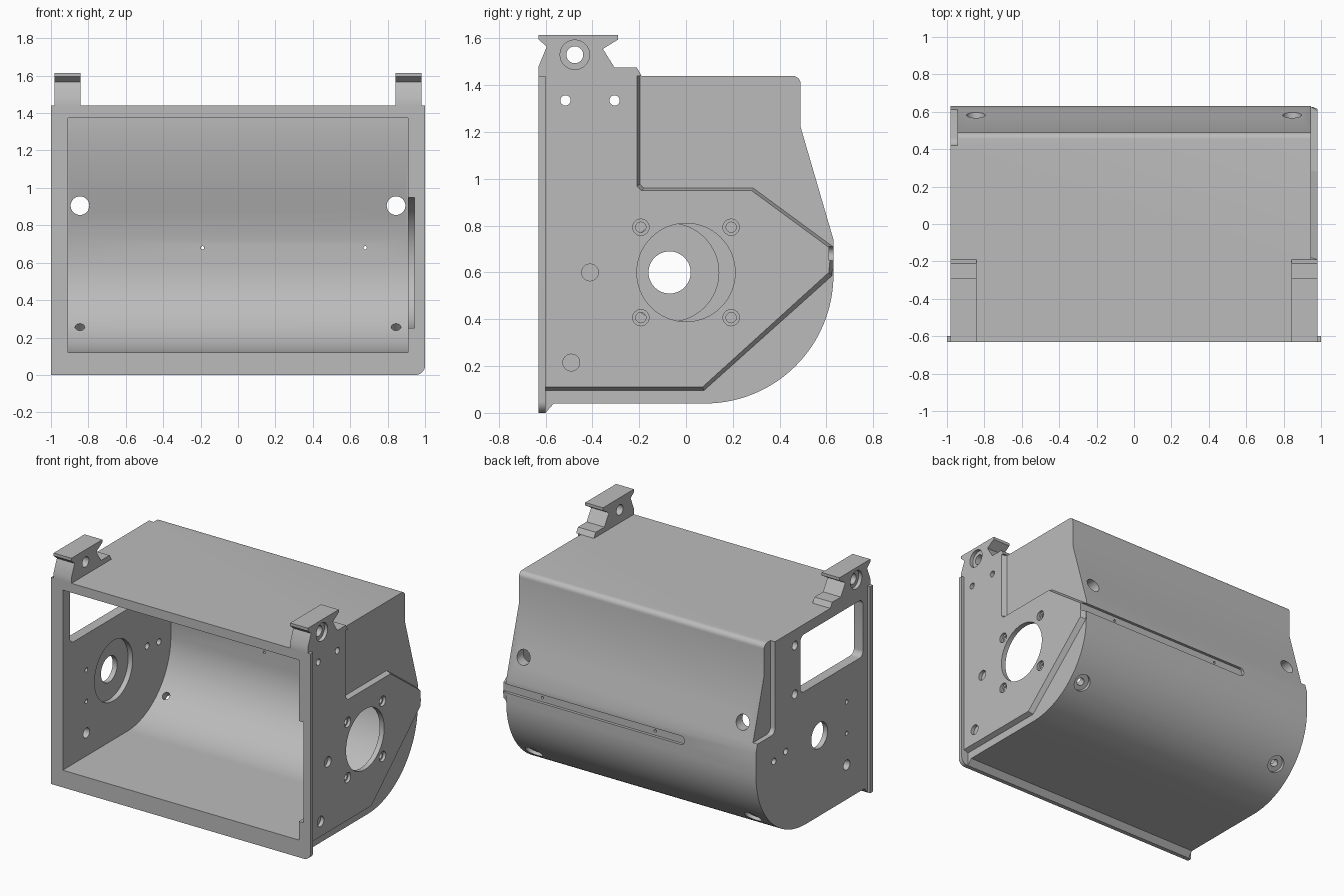
import bpy, math
from mathutils import Vector

cube = bpy.data.objects.get("Cube")
if cube:
    bpy.data.objects.remove(cube, do_unlink=True)

grey = bpy.data.materials.new("plain grey")
grey.use_nodes = True
colour = (0.5, 0.5, 0.5, 1)
grey.diffuse_color = colour
grey.node_tree.nodes["Principled BSDF"].inputs["Base Color"].default_value = colour


def new_object(name, verts, faces):
    mesh = bpy.data.meshes.new(name)
    mesh.from_pydata(verts, [], faces)
    mesh.materials.append(grey)
    ob = bpy.data.objects.new(name, mesh)
    bpy.context.collection.objects.link(ob)
    bpy.context.view_layer.objects.active = ob
    ob.select_set(True)
    bpy.ops.object.mode_set(mode='EDIT')
    bpy.ops.mesh.select_all(action='SELECT')
    bpy.ops.mesh.normals_make_consistent(inside=False)
    bpy.ops.object.mode_set(mode='OBJECT')
    ob.select_set(False)
    return ob


def prism(name, outline, lo, hi, axis='x', far=None):
    """Extrude an outline along x (points are y, z) or y (points are x, z)."""
    n = len(outline)
    place = (lambda d, p: (d, p[0], p[1])) if axis == 'x' else (lambda d, p: (p[0], d, p[1]))
    verts = [place(lo, p) for p in outline] + [place(hi, p) for p in far or outline]
    faces = [list(range(n)), list(range(2 * n - 1, n - 1, -1))]
    faces += [(i, (i + 1) % n, n + (i + 1) % n, n + i) for i in range(n)]
    return new_object(name, verts, faces)


def arc(cy, cz, r, start, end, steps):
    angles = [math.radians(start + (end - start) * i / steps) for i in range(steps + 1)]
    return [(cy + r * math.cos(a), cz + r * math.sin(a)) for a in angles]


def rounded(y0, y1, z0, z1, r):
    return (arc(y1 - r, z1 - r, r, 0, 90, 6) + arc(y0 + r, z1 - r, r, 90, 180, 6)
            + arc(y0 + r, z0 + r, r, 180, 270, 6) + arc(y1 - r, z0 + r, r, 270, 360, 6))


def combine(target, tool, operation='DIFFERENCE'):
    tool.hide_render = True
    mod = target.modifiers.new("combine", 'BOOLEAN')
    mod.operation, mod.object, mod.solver = operation, tool, 'EXACT'
    bpy.context.view_layer.objects.active = target
    bpy.ops.object.modifier_apply(modifier=mod.name)
    bpy.data.objects.remove(tool, do_unlink=True)


def drill(target, start, end, r, sides=32):
    start, end = Vector(start), Vector(end)
    bpy.ops.mesh.primitive_cylinder_add(vertices=sides, radius=r, depth=(end - start).length,
                                        location=(start + end) / 2)
    tool = bpy.context.object
    tool.rotation_euler = (end - start).to_track_quat('Z', 'Y').to_euler()
    tool.data.materials.append(grey)
    bpy.context.view_layer.update()
    combine(target, tool)


# Main shell with a rounded lower back
shell = [(-.62, .01), (-.6, 0), (-.565, .04)] + arc(.08, .59, .55, -90, 0, 32)
shell += [(.63, .74), (.49, 1.22)] + arc(.455, 1.405, .035, 0, 90, 6) + [(-.62, 1.44)]
housing = prism("housing", shell, -.98, .945)

# Raised panel with a sloping border on the left wall
panel = [(-.61, .11), (.07, .11), (.61, .6), (.62, .7), (.28, .95), (-.19, .95),
         (-.21, .97), (-.21, 1.44), (-.61, 1.44)]
border = [(-.61, .09), (.08, .09), (.63, .58), (.63, .715), (.29, .965), (-.175, .965),
          (-.19, .98), (-.19, 1.44), (-.61, 1.44)]
combine(housing, prism("side_panel", border, .93, .98, far=panel), 'UNION')

# Front flange with one rounded corner
flange = [(-1, 0)] + arc(.95, .05, .05, -90, 0, 8) + [(1, 1.44), (-1, 1.44)]
combine(housing, prism("flange", flange, -.63, -.6, 'y'), 'UNION')

# Hollow interior open at the front
inside = [(-.7, .12)] + arc(.08, .6, .48, -90, 0, 32)
inside += [(.56, .73), (.425, 1.22), (.425, 1.375), (-.7, 1.375)]
combine(housing, prism("interior", inside, -.91, .91))

# Round-ended pocket inside the left wall
pocket = [(-.7, .25)] + arc(0, .6, .35, -90, 90, 32) + [(-.7, .95)]
combine(housing, prism("pocket", pocket, .9, .945))

# Window and rear corner relief in the right wall
combine(housing, prism("window", rounded(-.55, .14, .97, 1.37, .04), -1.1, -.85))
combine(housing, prism("corner_relief", rounded(.42, .8, .8, 1.6, .04), -1.1, -.945))

# Groove along the back
groove = [(-.4, .65)] + [(1.1, .65), (1.1, .71)] + arc(-.4, .68, .03, 90, 270, 8)[:-1]
combine(housing, prism("groove", groove[1:] + [(-.4, .65)], .61, .7, 'y'))
for x in (-.19, .68):
    drill(housing, (x, .5, .68), (x, .7, .68), .009, 12)

# Left wall bearing opening, screw holes and blind holes
drill(housing, (.85, 0, .6), (1.1, 0, .6), .21, 64)
for y in (-.193, .193):
    for z in (.407, .793):
        drill(housing, (.85, y, z), (1.1, y, z), .022, 20)
        drill(housing, (.96, y, z), (1.1, y, z), .035, 24)
for y, z in ((-.41, .6), (-.49, .215)):
    drill(housing, (.955, y, z), (1.1, y, z), .036, 24)
for y in (-.515, -.305):
    drill(housing, (.85, y, 1.335), (1.1, y, 1.335), .022, 20)

# Right wall shaft hole, its recess and small holes
drill(housing, (-1.1, -.07, .6), (-.85, -.07, .6), .09, 48)
drill(housing, (-.945, -.07, .6), (-.85, -.07, .6), .21, 64)
for y, z, r in ((.2, 1.33, .03), (.2, .99, .03), (-.37, .72, .015), (-.37, .5, .015),
                (-.37, .28, .035), (.3, .63, .022), (.43, .61, .022)):
    drill(housing, (-1.1, y, z), (-.85, y, z), r, 20)

# Rear holes and countersunk lower holes on both sides
for x in (-.845, .845):
    drill(housing, (x, .3, .905), (x, .8, .905), .05)
    radial = Vector((0, 1, -1)).normalized()
    centre = Vector((x, .08, .59))
    drill(housing, centre + radial * .4, centre + radial * .65, .026, 20)
    drill(housing, centre + radial * .525, centre + radial * .65, .06, 32)

# Mounting hooks on top
hook = [(-.63, 1.44), (-.63, 1.48), (-.595, 1.565), (-.63, 1.595), (-.63, 1.615),
        (-.29, 1.615), (-.29, 1.595), (-.355, 1.555), (-.305, 1.475), (-.21, 1.475), (-.19, 1.44)]
parts = [housing]
for side, s in (("left", 1), ("right", -1)):
    ob = prism(side + "_mounting_hook", hook, s * .843, s * .98)
    drill(ob, (s * .8, -.475, 1.53), (s * 1.1, -.475, 1.53), .036)
    drill(ob, (s * .955, -.475, 1.53), (s * 1.1, -.475, 1.53), .063)
    parts.append(ob)

# Smooth the curves and keep the edges crisp
bpy.ops.object.select_all(action='DESELECT')
for ob in parts:
    ob.select_set(True)
bpy.context.view_layer.objects.active = housing
bpy.ops.object.shade_smooth_by_angle(angle=math.radians(25))
